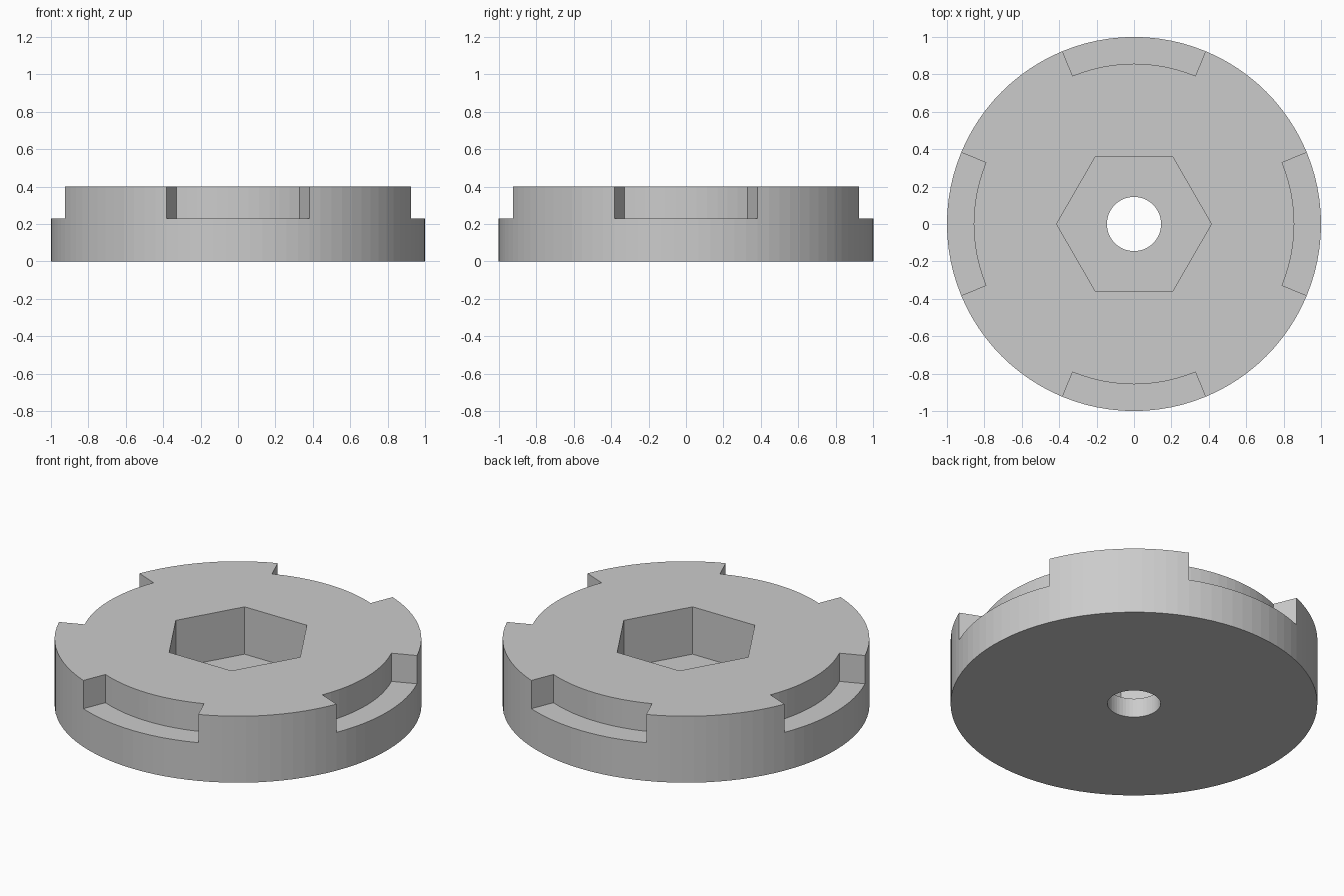
import bpy
from math import cos, sin, radians

if "Cube" in bpy.data.objects:
    bpy.data.objects.remove(bpy.data.objects["Cube"])

HEIGHT, FLOOR, LEDGE = 0.4, 0.115, 0.23
SEGMENTS = 96

grey = bpy.data.materials.new("light_grey")
grey.use_nodes = True
grey.diffuse_color = (0.6, 0.6, 0.6, 1)
grey.node_tree.nodes["Principled BSDF"].inputs["Base Color"].default_value = (0.6, 0.6, 0.6, 1)


def arc(radius, start, end, steps):
    """Points along an arc, both ends included."""
    angles = [radians(start + (end - start) * i / steps) for i in range(steps + 1)]
    return [(radius * cos(a), radius * sin(a)) for a in angles]


def prism(name, outline, z0, z1):
    """Upright solid from a counter-clockwise outline."""
    n = len(outline)
    verts = [(x, y, z) for z in (z0, z1) for x, y in outline]
    faces = [list(range(n))[::-1], list(range(n, 2 * n))]
    faces += [(i, (i + 1) % n, n + (i + 1) % n, n + i) for i in range(n)]
    mesh = bpy.data.meshes.new(name)
    mesh.from_pydata(verts, [], faces)
    mesh.materials.append(grey)
    obj = bpy.data.objects.new(name, mesh)
    bpy.context.collection.objects.link(obj)
    return obj


def cut(target, cutter):
    """Subtract the cutter and remove it."""
    cutter.hide_render = True
    mod = target.modifiers.new(cutter.name, "BOOLEAN")
    mod.operation, mod.solver, mod.object = "DIFFERENCE", "EXACT", cutter
    bpy.context.view_layer.objects.active = target
    bpy.ops.object.modifier_apply(modifier=mod.name)
    bpy.data.objects.remove(cutter)


# Round body
body = prism("slotted_disc", arc(1, 0, 360, SEGMENTS)[:-1], 0, HEIGHT)

# Hexagonal pocket and through hole
cut(body, prism("hex_pocket", arc(0.414, 0, 360, 6)[:-1], FLOOR, HEIGHT + 0.1))
cut(body, prism("centre_hole", arc(0.145, 0, 360, 48)[:-1], -0.1, HEIGHT + 0.1))

# Four rim notches
for middle in (0, 90, 180, 270):
    lo, hi = middle - 22.5, middle + 22.5
    outline = arc(1.2, lo, hi, 12) + arc(0.857, hi, lo, 12)
    cut(body, prism("rim_notch", outline, LEDGE, HEIGHT + 0.1))
